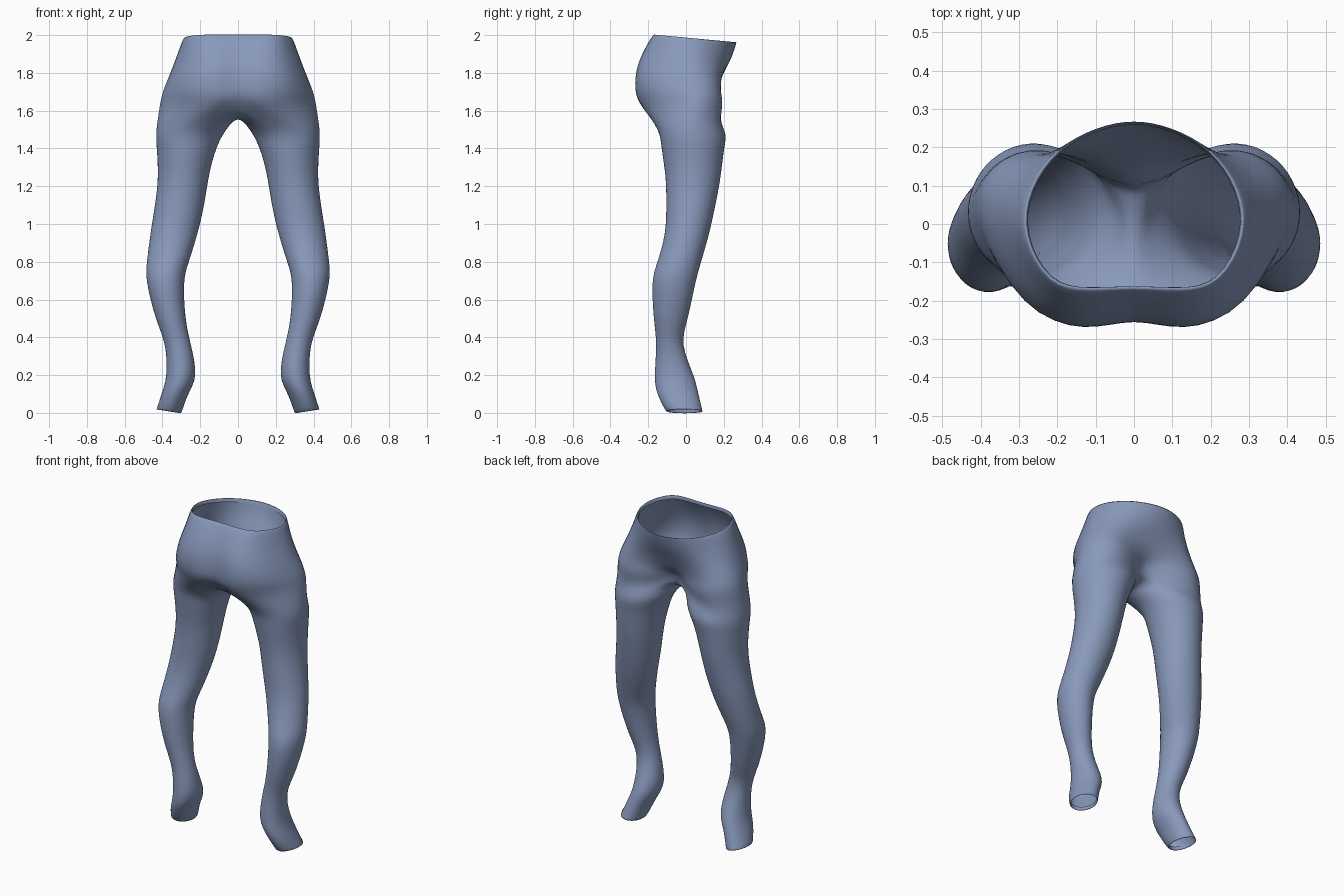
import bpy, bmesh, math
from mathutils import Vector

if "Cube" in bpy.data.objects:
    bpy.data.objects.remove(bpy.data.objects["Cube"])

cloth = bpy.data.materials.new("slate_blue_cloth")
cloth.diffuse_color = (0.25, 0.32, 0.50, 1)
cloth.use_nodes = True
cloth.node_tree.nodes["Principled BSDF"].inputs["Base Color"].default_value = cloth.diffuse_color

# Half outlines of the hips (x, y), from the seat centre round to the belly centre
HIPS = [
    (2.00, [(0, -.17), (.12, -.172), (.22, -.145), (.283, -.03), (.27, .09), (.2, .19), (.1, .248), (0, .267)]),
    (1.90, [(0, -.22), (.12, -.23), (.24, -.18), (.32, -.02), (.30, .10), (.21, .19), (.1, .23), (0, .24)]),
    (1.80, [(0, -.247), (.13, -.265), (.27, -.2), (.355, -.02), (.335, .11), (.24, .18), (.11, .195), (0, .195)]),
    (1.70, [(0, -.25), (.13, -.265), (.29, -.2), (.39, -.01), (.375, .12), (.27, .185), (.12, .165), (0, .15)]),
    (1.62, [(0, -.205), (.14, -.235), (.3, -.17), (.41, .0), (.39, .12), (.28, .195), (.13, .16), (0, .09)]),
]
# Crotch seam (y, z), from belly to seat
SEAM = [(.05, 1.58), (-.02, 1.556), (-.1, 1.558), (-.165, 1.582)]
# Leg rings: z, inner x, outer x, lowest y, highest y
LEGS = [
    (1.50, .06, .43, -.15, .205), (1.40, .115, .43, -.13, .20),
    (1.25, .155, .424, -.108, .183), (1.10, .18, .44, -.105, .155),
    (.95, .215, .463, -.112, .122), (.80, .26, .481, -.15, .08),
    (.69, .285, .481, -.177, .05), (.50, .277, .435, -.17, .01),
    (.36, .25, .387, -.157, -.015), (.20, .225, .38, -.165, .04),
    (.10, .265, .405, -.15, .065), (.01, .30, .43, -.105, .087),
]


def hip_ring(z, pts, tilt):
    return [Vector((x, y, z - tilt * (y + .17))) for x, y in pts]


def leg_ring(z, x0, x1, y0, y1, tilt=0.0, scale=1.0):
    cx, cy, rx, ry = (x0 + x1) / 2, (y0 + y1) / 2, (x1 - x0) / 2, (y1 - y0) / 2
    ring = []
    for i in range(12):
        a = math.radians((i - 3.5) * 30)
        dx = rx * scale * math.cos(a)
        ring.append(Vector((cx + dx, cy + ry * scale * math.sin(a), z + tilt * dx)))
    return ring


# Rings from the turned-in waist hem down to the turned-in leg hem
tilts = [.09, .05, .02, 0, 0]
rings = [hip_ring(z, p, t) for (z, p), t in zip(HIPS, tilts)]
rings.insert(0, [Vector((p.x * .965, .03 + (p.y - .03) * .965, p.z - .02)) for p in rings[0]])
hip_count = len(rings)
rings += [leg_ring(*r, tilt=.15 if r[0] < .05 else 0) for r in LEGS]
z, x0, x1, y0, y1 = LEGS[-1]
rings.append(leg_ring(z + .02, x0, x1, y0, y1, .15, .92))

# Loft the half garment
bm = bmesh.new()
vs = [[bm.verts.new(p) for p in r] for r in rings]
seam = [bm.verts.new((0, y, z)) for y, z in SEAM]
for k in range(hip_count - 1):
    for i in range(7):
        bm.faces.new((vs[k][i], vs[k + 1][i], vs[k + 1][i + 1], vs[k][i + 1]))
loops = [vs[hip_count - 1] + seam] + vs[hip_count:]
for a, b in zip(loops, loops[1:]):
    for i in range(12):
        j = (i + 1) % 12
        bm.faces.new((a[i], b[i], b[j], a[j]))
bmesh.ops.recalc_face_normals(bm, faces=bm.faces)
me = bpy.data.meshes.new("trousers")
bm.to_mesh(me)
bm.free()
trousers = bpy.data.objects.new("trousers", me)
bpy.context.collection.objects.link(trousers)
me.materials.append(cloth)
for p in me.polygons:
    p.use_smooth = True

# Mirror the second leg and smooth the surface
mirror = trousers.modifiers.new("mirror", 'MIRROR')
mirror.use_clip = True
sub = trousers.modifiers.new("smooth", 'SUBSURF')
sub.levels = sub.render_levels = 2

# Push the cage out so the smoothed surface passes through the rings
target = [v.co.copy() for v in me.vertices]
for _ in range(2):
    dg = bpy.context.evaluated_depsgraph_get()
    ev = trousers.evaluated_get(dg).to_mesh()
    now = [ev.vertices[i].co.copy() for i in range(len(target))]
    trousers.evaluated_get(dg).to_mesh_clear()
    for v, t, n in zip(me.vertices, target, now):
        v.co += t - n
        if t.x == 0:
            v.co.x = 0
    me.update()
    trousers.update_tag()
    bpy.context.view_layer.update()
